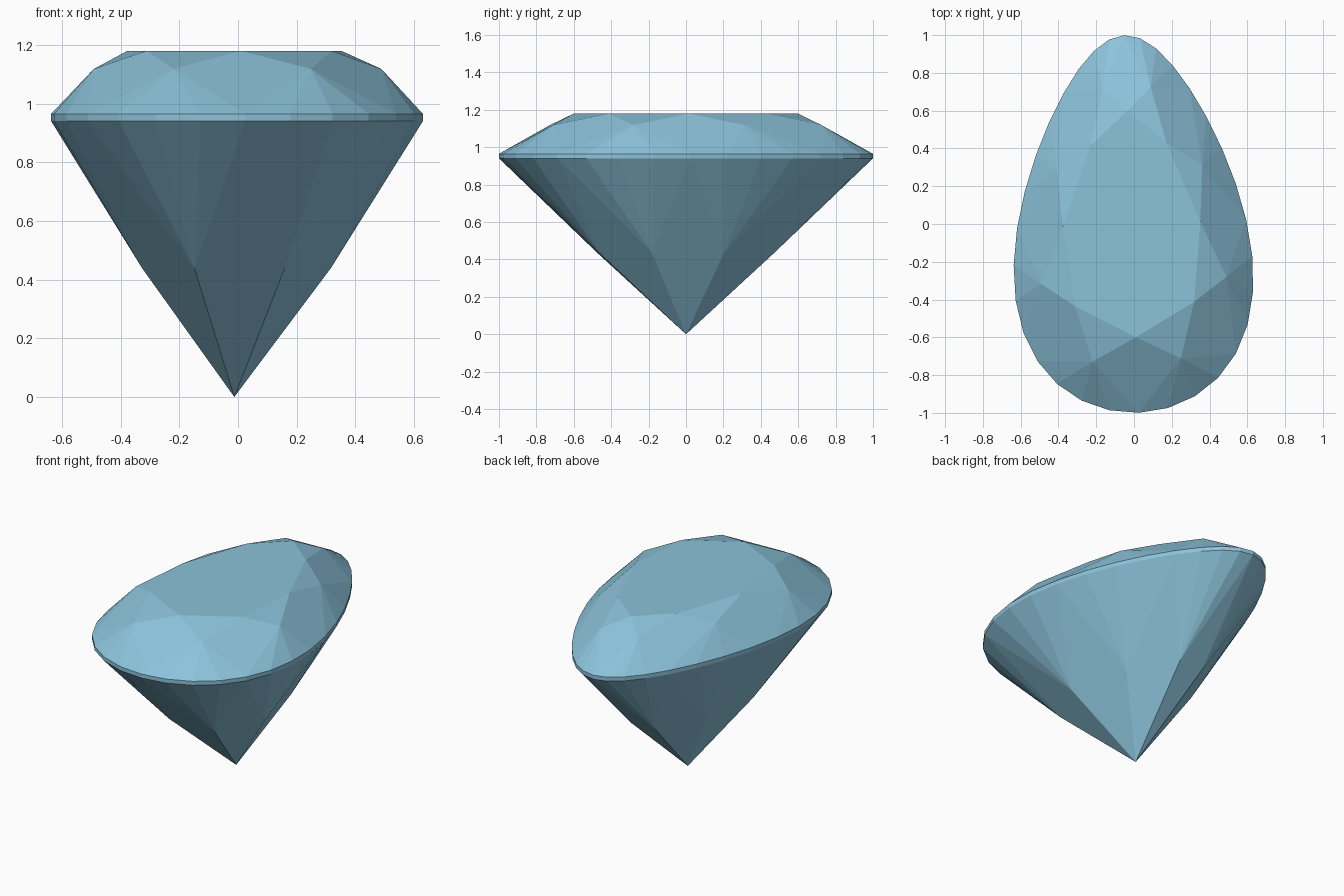
import bpy, bmesh, math
from mathutils import Matrix

if "Cube" in bpy.data.objects:
    bpy.data.objects.remove(bpy.data.objects["Cube"])

N = 32                                   # girdle sides
GIRDLE_TOP, GIRDLE_BOTTOM = 0.965, 0.94


def pear(i, scale, z):
    """Point on the scaled pear outline at step i of N."""
    t = 2 * math.pi * i / N
    x = 0.607 * math.sin(t) * (1 - 0.317 * math.cos(t))
    return (x * scale, math.cos(t) * scale, z)


bm = bmesh.new()


def ring(steps, scale, z):
    return [bm.verts.new(pear(i, scale, z)) for i in steps]


# Rings of corners from the table down to the point
table = ring(range(0, N, 4), 0.60, 1.18)
star = ring(range(2, N, 4), 0.78, 1.118)
upper = ring(range(N), 1.0, GIRDLE_TOP)
lower = ring(range(N), 1.0, GIRDLE_BOTTOM)
mid = ring(range(2, N, 4), 0.51, 0.437)
culet = bm.verts.new((0, 0, 0))

# Flat table on top
bm.faces.new(table)

for k in range(8):
    n = (k + 1) % 8
    # Crown: star facet and kite facet
    bm.faces.new((table[k], table[n], star[k]))
    bm.faces.new((table[k], star[k], upper[4 * k], star[k - 1]))
    # Pavilion: long kite facet down to the point
    bm.faces.new((culet, mid[k - 1], lower[4 * k], mid[k]))
    # Small facets meeting the girdle, above and below
    for i in range(4 * k, 4 * k + 4):
        j = (i + 1) % N
        bm.faces.new((star[k], upper[i], upper[j]))
        bm.faces.new((mid[k], lower[j], lower[i]))

# Thin girdle band
for i in range(N):
    j = (i + 1) % N
    bm.faces.new((upper[i], upper[j], lower[j], lower[i]))

# Slight turn of the whole stone, then face everything outwards
bm.transform(Matrix.Translation((-0.0125, 0, 0)) @ Matrix.Rotation(0.0375, 4, 'Z'))
bmesh.ops.recalc_face_normals(bm, faces=bm.faces)

mesh = bpy.data.meshes.new("pear_cut_gem")
bm.to_mesh(mesh)
bm.free()

blue = bpy.data.materials.new("pale_blue")
blue.diffuse_color = (0.26, 0.54, 0.70, 1)
blue.use_nodes = True
blue.node_tree.nodes["Principled BSDF"].inputs["Base Color"].default_value = blue.diffuse_color
mesh.materials.append(blue)
gem = bpy.data.objects.new("pear_cut_gem", mesh)
bpy.context.collection.objects.link(gem)
